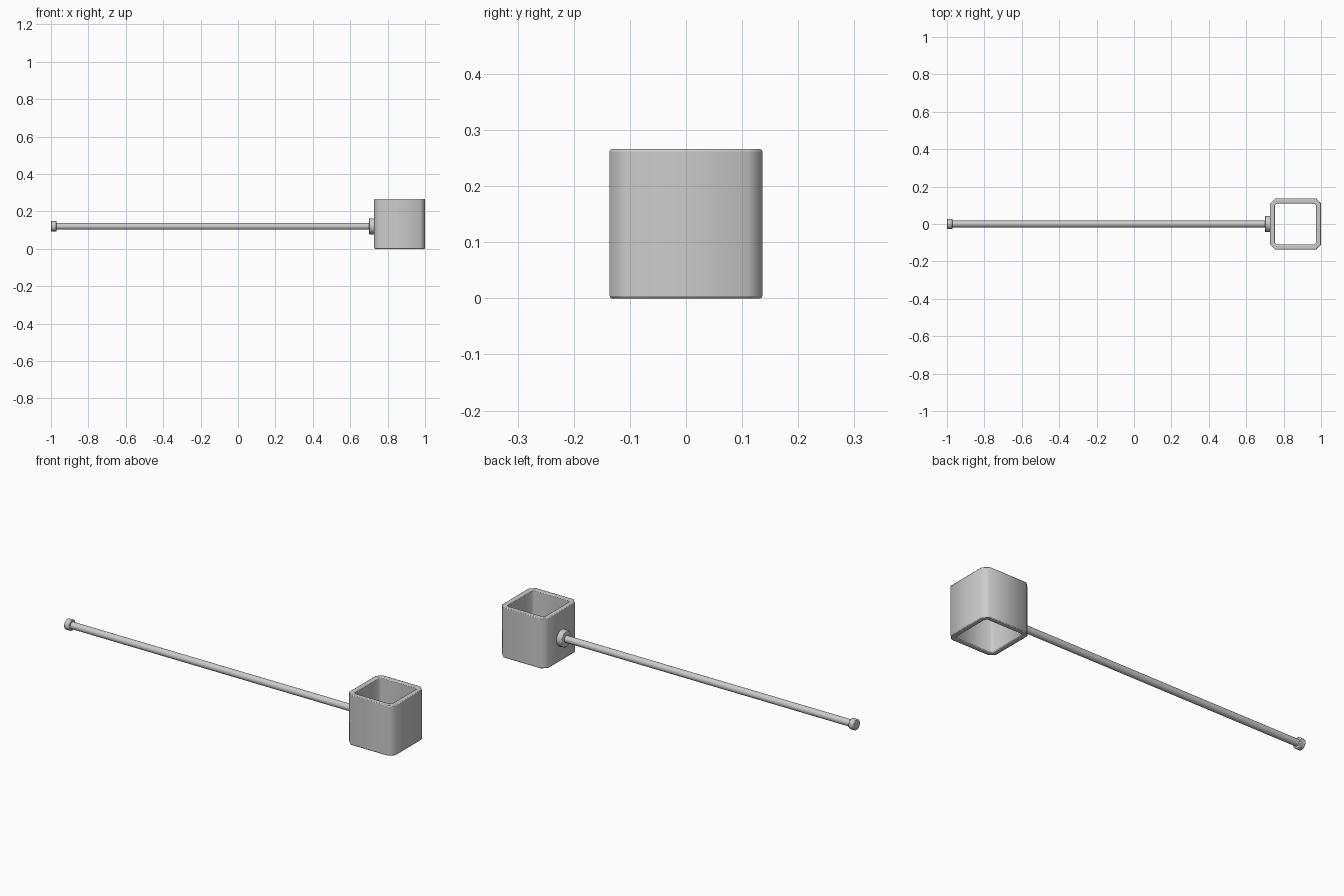
import bpy, bmesh, math
from mathutils import Matrix

if "Cube" in bpy.data.objects:
    bpy.data.objects.remove(bpy.data.objects["Cube"])


def finish(name, bm, bevel=0.0, angle=35, segments=2):
    bmesh.ops.recalc_face_normals(bm, faces=bm.faces)
    mesh = bpy.data.meshes.new(name)
    bm.to_mesh(mesh)
    bm.free()
    ob = bpy.data.objects.new(name, mesh)
    bpy.context.collection.objects.link(ob)
    if bevel:
        mod = ob.modifiers.new("edge_bevel", "BEVEL")
        mod.width, mod.segments = bevel, segments
        mod.limit_method, mod.angle_limit = "ANGLE", math.radians(60)
    bpy.ops.object.select_all(action="DESELECT")
    ob.select_set(True)
    bpy.context.view_layer.objects.active = ob
    bpy.ops.object.shade_smooth_by_angle(angle=math.radians(angle))
    return ob


def chamfered_square(h, c):
    k = h - c
    return [(h, -k), (h, k), (k, h), (-k, h), (-h, k), (-h, -k), (-k, -h), (k, -h)]


def rod(name, x0, x1, r, bevel=0.0, z=0.12):
    bm = bmesh.new()
    m = Matrix.Translation(((x0 + x1) / 2, 0, z)) @ Matrix.Rotation(math.pi / 2, 4, "Y")
    bmesh.ops.create_cone(bm, cap_ends=True, segments=32, radius1=r, radius2=r,
                          depth=x1 - x0, matrix=m)
    return finish(name, bm, bevel)


# Hollow square head, open at top and bottom
CX, H = 0.864, 0.266
bm = bmesh.new()
rings = []
for half, cham, z in ((0.136, 0.026, 0), (0.136, 0.026, H), (0.110, 0.010, H), (0.110, 0.010, 0)):
    rings.append([bm.verts.new((CX + x, y, z)) for x, y in chamfered_square(half, cham)])
for a, b in zip(rings, rings[1:] + rings[:1]):
    for i in range(8):
        j = (i + 1) % 8
        bm.faces.new((a[i], a[j], b[j], b[i]))
finish("square_head", bm, 0.004, 50)

# Handle with collar and end cap
rod("handle", -0.98, 0.72, 0.018)
rod("collar", 0.70, 0.735, 0.043, 0.004)
rod("end_cap", -1.0, -0.97, 0.028, 0.003)
